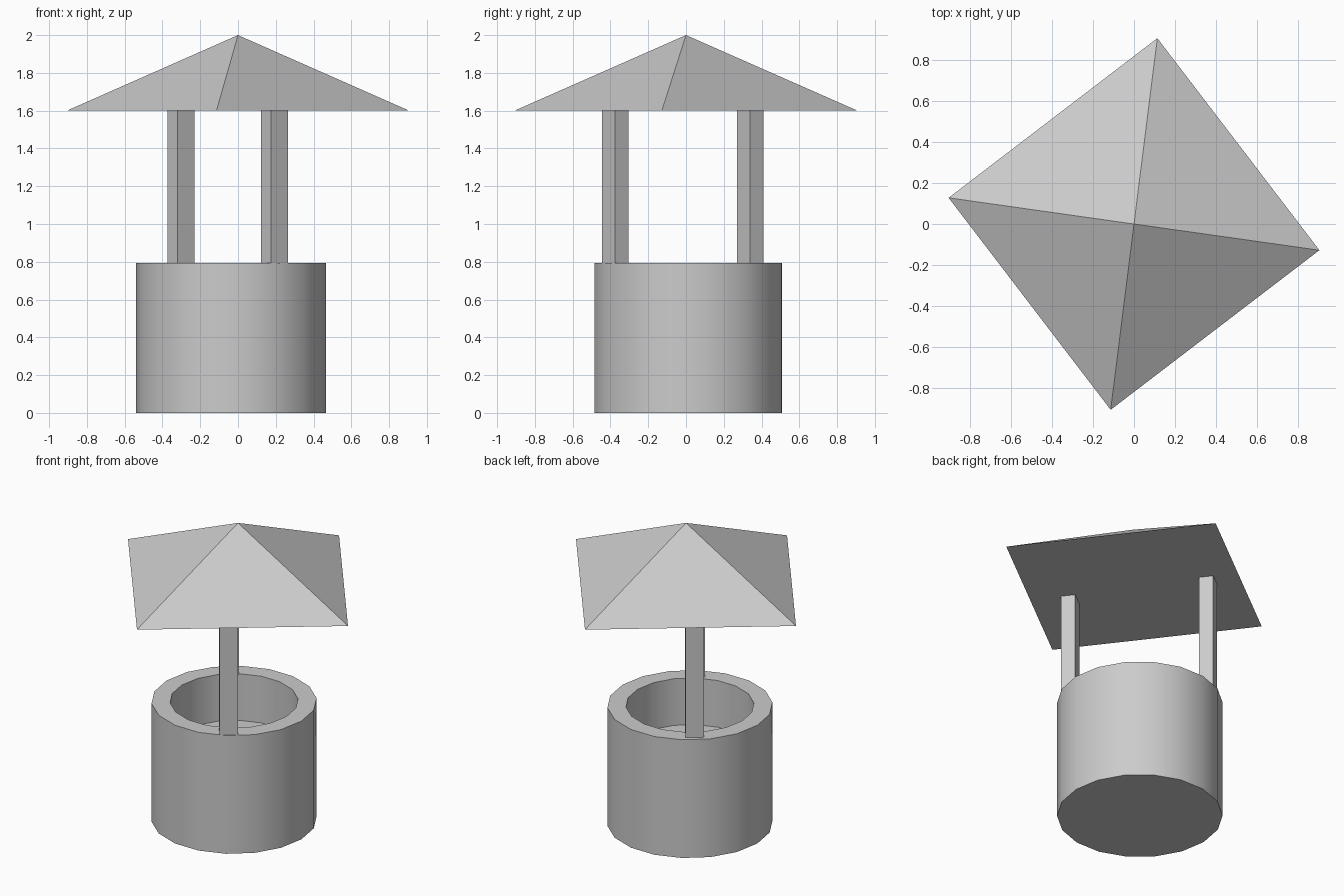
import bpy, bmesh
from math import cos, sin, pi, radians
from mathutils import Matrix, Vector

cube = bpy.data.objects.get("Cube")
if cube:
    bpy.data.objects.remove(cube, do_unlink=True)

grey = bpy.data.materials.new("plain_grey")
grey.use_nodes = True
colour = (0.6, 0.6, 0.6, 1)
grey.diffuse_color = colour
grey.node_tree.nodes["Principled BSDF"].inputs["Base Color"].default_value = colour

TURN = radians(37.4)      # heading shared by the roof and posts
WELL_TOP, EAVES, PEAK = 0.793, 1.6, 2.0


def finish(name, bm, smooth=False):
    bmesh.ops.recalc_face_normals(bm, faces=bm.faces)
    mesh = bpy.data.meshes.new(name)
    bm.to_mesh(mesh)
    bm.free()
    obj = bpy.data.objects.new(name, mesh)
    bpy.context.collection.objects.link(obj)
    mesh.materials.append(grey)
    if smooth:
        bpy.ops.object.select_all(action='DESELECT')
        obj.select_set(True)
        bpy.context.view_layer.objects.active = obj
        bpy.ops.object.shade_smooth_by_angle(angle=radians(30))
    return obj


# Well wall with a hollow and a raised inner floor, as one lathed profile
SIDES = 18
profile = [(0.503, 0), (0.503, WELL_TOP), (0.39, WELL_TOP), (0.39, 0.48)]
bm = bmesh.new()
rings = []
for r, z in profile:
    angles = [2 * pi * i / SIDES - radians(0.5) for i in range(SIDES)]
    rings.append([bm.verts.new((r * cos(a), r * sin(a), z)) for a in angles])
for low, high in zip(rings, rings[1:]):
    for i in range(SIDES):
        j = (i + 1) % SIDES
        bm.faces.new((low[i], low[j], high[j], high[i]))
bm.faces.new(rings[0])
bm.faces.new(rings[-1])
well = finish("well_wall", bm, smooth=True)
well.location = (-0.037, 0.011, 0)

# Two posts standing on opposite sides of the rim
for name, x, y in (("front_post", 0.193, -0.375), ("back_post", -0.302, 0.34)):
    bm = bmesh.new()
    size = Vector((0.112, 0.09, EAVES - WELL_TOP))
    bmesh.ops.create_cube(bm, size=1, matrix=Matrix.Diagonal(size).to_4x4())
    post = finish(name, bm)
    post.location = (x, y, (EAVES + WELL_TOP) / 2)
    post.rotation_euler.z = TURN

# Pyramid roof with a flat underside
bm = bmesh.new()
corners = [bm.verts.new((sx * 0.642, sy * 0.652, EAVES))
           for sx, sy in ((-1, -1), (1, -1), (1, 1), (-1, 1))]
tip = bm.verts.new((0, 0, PEAK))
bm.faces.new(corners)
for i in range(4):
    bm.faces.new((corners[i], corners[(i + 1) % 4], tip))
roof = finish("roof", bm)
roof.rotation_euler.z = TURN
